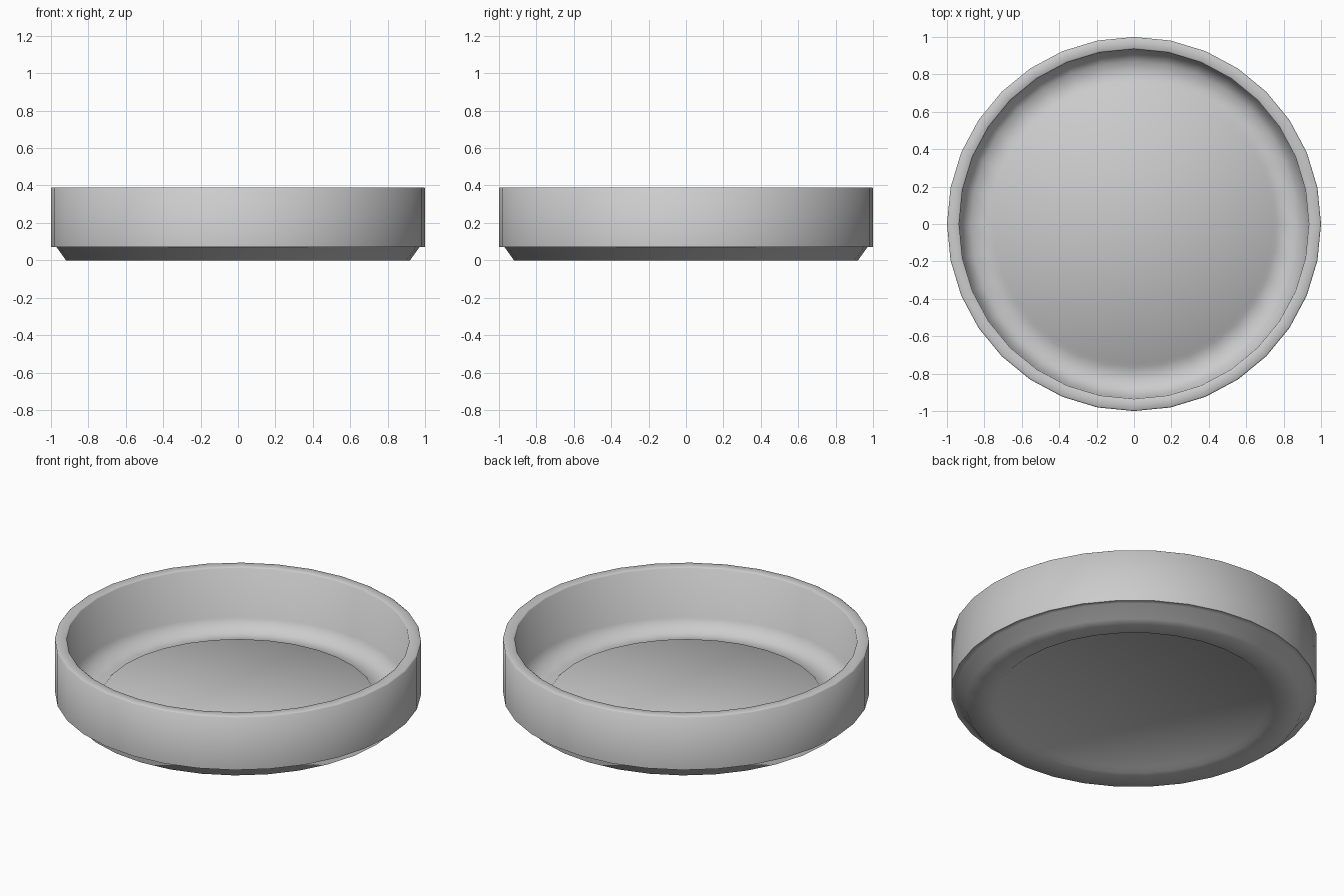
import bpy, bmesh, math

if "Cube" in bpy.data.objects:
    bpy.data.objects.remove(bpy.data.objects["Cube"])

SIDES = 32


def lathe(name, profile):
    """Revolve an (r, z) profile around z and cap its first and last rings."""
    bm = bmesh.new()
    rings = []
    for r, z in profile:
        ring = []
        for i in range(SIDES):
            a = 2 * math.pi * i / SIDES
            ring.append(bm.verts.new((r * math.cos(a), r * math.sin(a), z)))
        rings.append(ring)
    for lower, upper in zip(rings, rings[1:]):
        for i in range(SIDES):
            j = (i + 1) % SIDES
            bm.faces.new((lower[i], lower[j], upper[j], upper[i]))
    bm.faces.new(rings[0][::-1])
    bm.faces.new(rings[-1])
    bmesh.ops.recalc_face_normals(bm, faces=bm.faces)
    mesh = bpy.data.meshes.new(name)
    bm.to_mesh(mesh)
    bm.free()
    obj = bpy.data.objects.new(name, mesh)
    bpy.context.collection.objects.link(obj)
    bpy.context.view_layer.objects.active = obj
    obj.select_set(True)
    bpy.ops.object.shade_smooth_by_angle(angle=math.radians(60))
    return obj


# Round dish: underside recess, foot, stepped wall, rim, then raised inner floor
lathe("round_dish", [
    (0.74, 0.02), (0.765, 0.0), (0.92, 0.0),
    (0.97, 0.07), (1.0, 0.07),
    (1.0, 0.385), (0.993, 0.39), (0.942, 0.39), (0.935, 0.385),
    (0.93, 0.09), (0.87, 0.025),
    (0.765, 0.025), (0.745, 0.045),
])
